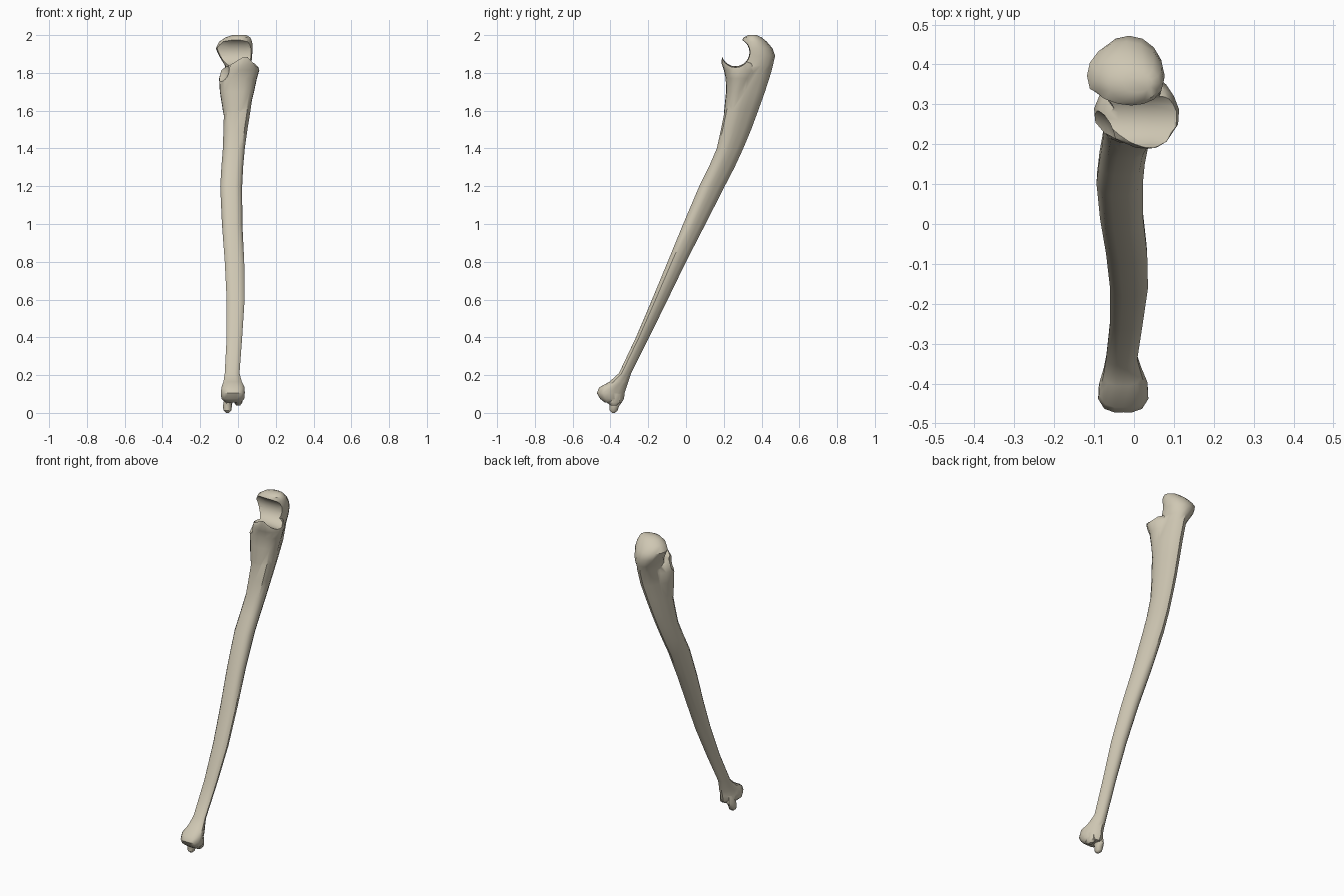
import bpy, bmesh, math

if "Cube" in bpy.data.objects:
    bpy.data.objects.remove(bpy.data.objects["Cube"])

bone = bpy.data.materials.new("pale bone")
bone.use_nodes = True
bone.diffuse_color = (0.62, 0.57, 0.45, 1)
bone.node_tree.nodes["Principled BSDF"].inputs["Base Color"].default_value = (0.62, 0.57, 0.45, 1)


def ring(x0, x1, y0, y1, tri, sides):
    """Rounded-triangle outline, apex to the back, fitted to a box."""
    pts = []
    for i in range(sides):
        a = 2 * math.pi * i / sides
        r = 1 + tri * math.cos(3 * (a - math.pi / 2))
        pts.append((r * math.cos(a), r * math.sin(a)))
    xs, ys = [p[0] for p in pts], [p[1] for p in pts]
    fit = lambda v, s, lo, hi: lo + (hi - lo) * (v - min(s)) / (max(s) - min(s))
    return [(fit(x, xs, x0, x1), fit(y, ys, y0, y1)) for x, y in pts]


def loft(name, sections, tri=0.0, sides=16, round_above=9):
    """Capped skin over horizontal sections: z, x range, y range."""
    bm = bmesh.new()
    rings = []
    for z, *box in sections:
        t = 0 if z > round_above else tri
        rings.append([bm.verts.new((x, y, z)) for x, y in ring(*box, t, sides)])
    for a, b in zip(rings, rings[1:]):
        for i in range(sides):
            j = (i + 1) % sides
            bm.faces.new((a[i], a[j], b[j], b[i]))
    bm.faces.new(rings[0][::-1])
    bm.faces.new(rings[-1])
    bmesh.ops.recalc_face_normals(bm, faces=bm.faces)
    mesh = bpy.data.meshes.new(name)
    bm.to_mesh(mesh)
    bm.free()
    mesh.materials.append(bone)
    obj = bpy.data.objects.new(name, mesh)
    bpy.context.collection.objects.link(obj)
    return obj


def combine(target, other, operation):
    bpy.ops.object.select_all(action='DESELECT')
    bpy.context.view_layer.objects.active = target
    target.select_set(True)
    mod = target.modifiers.new("join", 'BOOLEAN')
    mod.operation, mod.object, mod.solver = operation, other, 'EXACT'
    bpy.ops.object.modifier_apply(modifier=mod.name)
    bpy.data.objects.remove(other)


# Shaft with lower head and the hooked upper end
shaft = loft("forearm_bone", [
    (0.055, -0.065, 0.015, -0.43, -0.34),
    (0.075, -0.088, 0.033, -0.455, -0.328),
    (0.105, -0.09, 0.036, -0.472, -0.325),
    (0.135, -0.088, 0.035, -0.46, -0.315),
    (0.165, -0.077, 0.02, -0.405, -0.305),
    (0.21, -0.07, 0.008, -0.355, -0.29),
    (0.4, -0.06, 0.022, -0.265, -0.195),
    (0.6, -0.06, 0.035, -0.18, -0.097),
    (0.8, -0.07, 0.033, -0.097, 0.0),
    (1.0, -0.085, 0.023, -0.015, 0.103),
    (1.2, -0.094, 0.022, 0.07, 0.205),
    (1.3, -0.088, 0.027, 0.12, 0.257),
    (1.4, -0.08, 0.036, 0.163, 0.303),
    (1.5, -0.077, 0.05, 0.185, 0.345),
    (1.6, -0.074, 0.066, 0.205, 0.382),
    (1.7, -0.07, 0.08, 0.23, 0.418),
    (1.8, -0.068, 0.08, 0.25, 0.45),
    (1.84, -0.07, 0.07, 0.26, 0.46),
    (1.89, -0.1, 0.075, 0.275, 0.472),
    (1.93, -0.118, 0.077, 0.285, 0.458),
    (1.965, -0.1, 0.075, 0.292, 0.428),
    (1.988, -0.065, 0.065, 0.305, 0.4),
    (2.0, -0.03, 0.045, 0.33, 0.375),
], tri=0.12, round_above=1.82)

# Forward shelf below the joint
shelf = loft("front_shelf", [
    (1.5, -0.06, 0.04, 0.2, 0.3),
    (1.6, -0.08, 0.06, 0.202, 0.33),
    (1.7, -0.096, 0.085, 0.212, 0.36),
    (1.77, -0.1, 0.1, 0.21, 0.38),
    (1.815, -0.088, 0.113, 0.2, 0.385),
    (1.85, -0.04, 0.1, 0.188, 0.37),
    (1.885, 0.01, 0.07, 0.19, 0.26),
], tri=0.06)
combine(shaft, shelf, 'UNION')

# Pointed process and small knob under the lower head
process = loft("lower_process", [
    (0.0, -0.062, -0.048, -0.392, -0.378),
    (0.012, -0.076, -0.036, -0.404, -0.362),
    (0.035, -0.08, -0.032, -0.404, -0.355),
    (0.055, -0.076, -0.03, -0.408, -0.34),
    (0.1, -0.07, -0.03, -0.41, -0.345),
], sides=10)
combine(shaft, process, 'UNION')
knob = loft("lower_knob", [
    (0.04, -0.01, 0.012, -0.4, -0.365),
    (0.055, -0.02, 0.023, -0.42, -0.35),
    (0.1, -0.015, 0.02, -0.42, -0.35),
], sides=10)
combine(shaft, knob, 'UNION')

# Joint hollow: a spool across the hook, narrower at its waist
bm = bmesh.new()
loops = []
for x in (-0.2, -0.1, -0.04, 0.0, 0.04, 0.1, 0.2):
    r = 0.074 + 0.6 * min(abs(x), 0.13) ** 2
    loops.append([bm.verts.new((x, 0.262 + r * math.cos(k * math.pi / 12),
                                1.909 + r * math.sin(k * math.pi / 12)))
                  for k in range(24)])
for a, b in zip(loops, loops[1:]):
    for k in range(24):
        n = (k + 1) % 24
        bm.faces.new((a[k], a[n], b[n], b[k]))
bm.faces.new(loops[0])
bm.faces.new(loops[-1])
bmesh.ops.recalc_face_normals(bm, faces=bm.faces)
mesh = bpy.data.meshes.new("joint_cutter")
bm.to_mesh(mesh)
bm.free()
mesh.materials.append(bone)
spool = bpy.data.objects.new("joint_cutter", mesh)
bpy.context.collection.objects.link(spool)
combine(shaft, spool, 'DIFFERENCE')

# Shallow side hollow for the neighbouring bone
bpy.ops.mesh.primitive_uv_sphere_add(segments=24, ring_count=12, radius=1,
                                     location=(-0.14, 0.205, 1.82))
hollow = bpy.context.object
hollow.scale = (0.095, 0.095, 0.09)
hollow.data.materials.append(bone)
bpy.context.view_layer.update()
combine(shaft, hollow, 'DIFFERENCE')

# Smooth surface with crisp joint rims
bpy.ops.object.select_all(action='DESELECT')
shaft.select_set(True)
bpy.context.view_layer.objects.active = shaft
bpy.ops.object.shade_smooth_by_angle(angle=math.radians(40))
